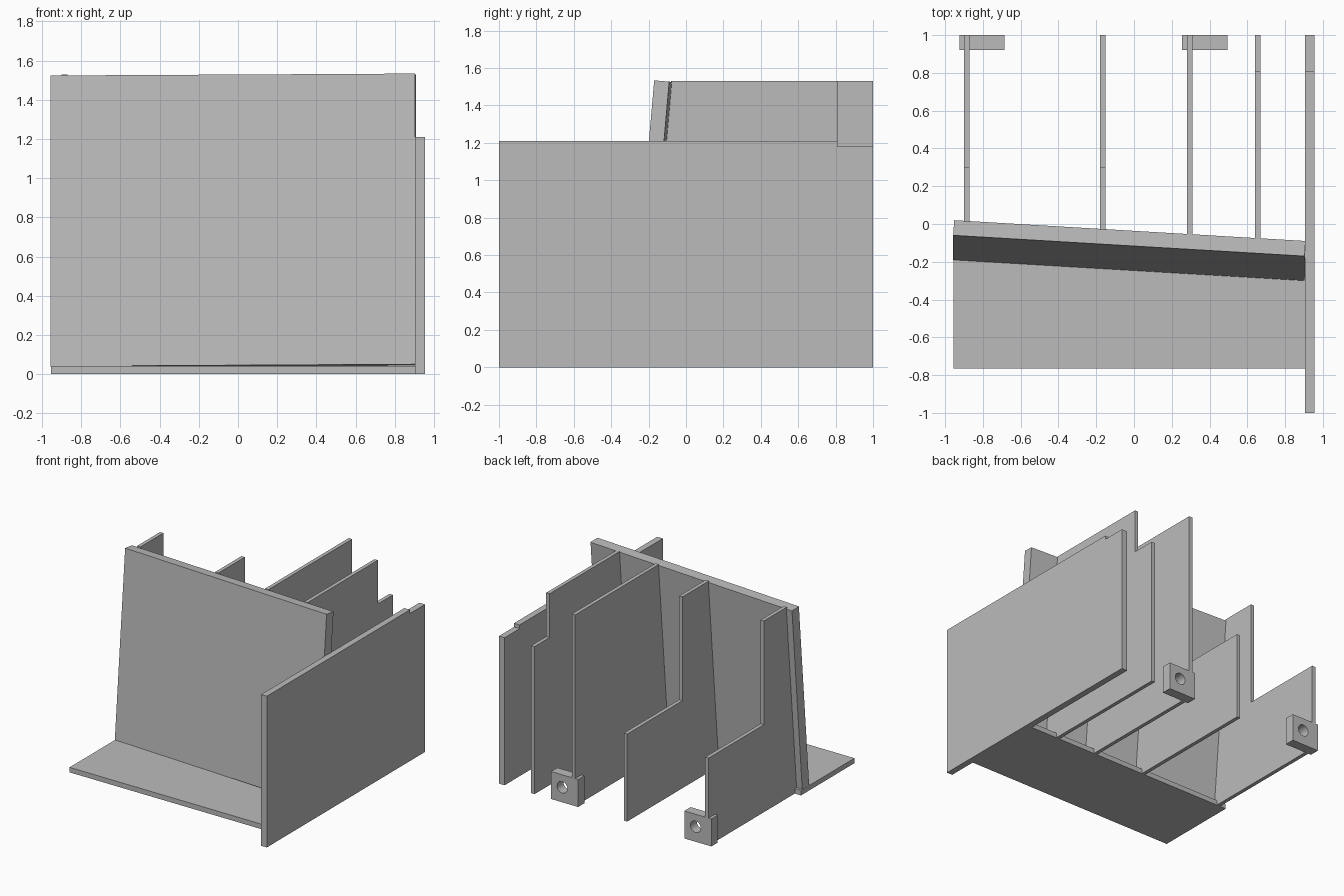
import bpy
import bmesh
import math
from mathutils import Matrix, Vector

if "Cube" in bpy.data.objects:
    bpy.data.objects.remove(bpy.data.objects["Cube"])

GREY = (0.5, 0.5, 0.5, 1.0)
grey = bpy.data.materials.new("plain_grey")
grey.use_nodes = True
grey.diffuse_color = GREY
grey.node_tree.nodes["Principled BSDF"].inputs["Base Color"].default_value = GREY


def finish(name, bm):
    """Turn a bmesh into a named grey object."""
    bmesh.ops.recalc_face_normals(bm, faces=bm.faces)
    mesh = bpy.data.meshes.new(name)
    bm.to_mesh(mesh)
    bm.free()
    mesh.materials.append(grey)
    obj = bpy.data.objects.new(name, mesh)
    bpy.context.collection.objects.link(obj)
    return obj


def box(name, low, high):
    bm = bmesh.new()
    bmesh.ops.create_cube(bm, size=1)
    low, high = Vector(low), Vector(high)
    for v in bm.verts:
        v.co = (low + high) / 2 + v.co * (high - low)
    return finish(name, bm)


def sheet(name, x0, x1, profile):
    """Extrude a (y, z) outline from x0 to x1."""
    bm = bmesh.new()
    face = bm.faces.new([bm.verts.new((x0, y, z)) for y, z in profile])
    new = bmesh.ops.extrude_face_region(bm, geom=[face])["geom"]
    moved = [g for g in new if isinstance(g, bmesh.types.BMVert)]
    bmesh.ops.translate(bm, vec=(x1 - x0, 0, 0), verts=moved)
    return finish(name, bm)


def panel_point(s, d, h):
    """Point in the leaning panel: s along it, d through it, h up it."""
    return Vector((-0.957 + 1.86 * s + 0.005 * d,
                   -0.19 - 0.11 * s + 0.08 * d + 0.13 * h,
                   0.04 + 0.01 * s - 0.007 * d + 1.484 * h))


# Floor plate and side wall
LEFT, RIGHT, BACK, FLOOR, TOP = -0.955, 0.905, -0.09, 0.04, 1.53
box("floor_plate", (LEFT, -0.765, 0), (RIGHT, BACK, FLOOR))
sheet("side_wall", RIGHT, 0.955,
      [(-1, 0), (1, 0), (1, 1.18), (0.81, 1.18), (0.81, 1.21), (-1, 1.21)])

# Leaning, slightly turned panel
bm = bmesh.new()
bmesh.ops.create_cube(bm, size=1)
for v in bm.verts:
    v.co = panel_point(*(v.co + Vector((0.5, 0.5, 0.5))))
finish("leaning_panel", bm)

# Ribs behind the panel: centre x, y of the step, height behind the step
ribs = [("outer_rib", -0.885, 0.30, 0.70),
        ("middle_rib", -0.165, 0.30, 0.70),
        ("tall_rib", 0.295, None, TOP),
        ("wall_rib", 0.655, 0.81, 1.18)]
for name, x, step, height in ribs:
    s = (x - LEFT) / (RIGHT - LEFT)
    foot, head = panel_point(s, 0.9, 0), panel_point(s, 0.95, 1)
    outline = [(1, 0), (BACK, 0), (BACK, FLOOR), (foot.y, FLOOR), (head.y, TOP)]
    if step is not None:
        outline += [(step, TOP), (step, height)]
    outline.append((1, height))
    sheet(name, x - 0.015, x + 0.015, outline)

# Mounting blocks with a bolt hole
for name, x in (("outer_mount", -0.925), ("inner_mount", 0.255)):
    block = box(name, (x, 0.92, 0), (x + 0.24, 1, 0.22))
    bm = bmesh.new()
    place = Matrix.Translation((x + 0.14, 0.96, 0.12)) @ Matrix.Rotation(math.pi / 2, 4, "X")
    bmesh.ops.create_cone(bm, cap_ends=True, segments=32, radius1=0.046,
                          radius2=0.046, depth=0.3, matrix=place)
    cutter = finish(name + "_hole_cutter", bm)
    cutter.hide_render = True
    cutter.hide_set(True)
    cut = block.modifiers.new("bolt_hole", "BOOLEAN")
    cut.operation = "DIFFERENCE"
    cut.solver = "EXACT"
    cut.object = cutter
